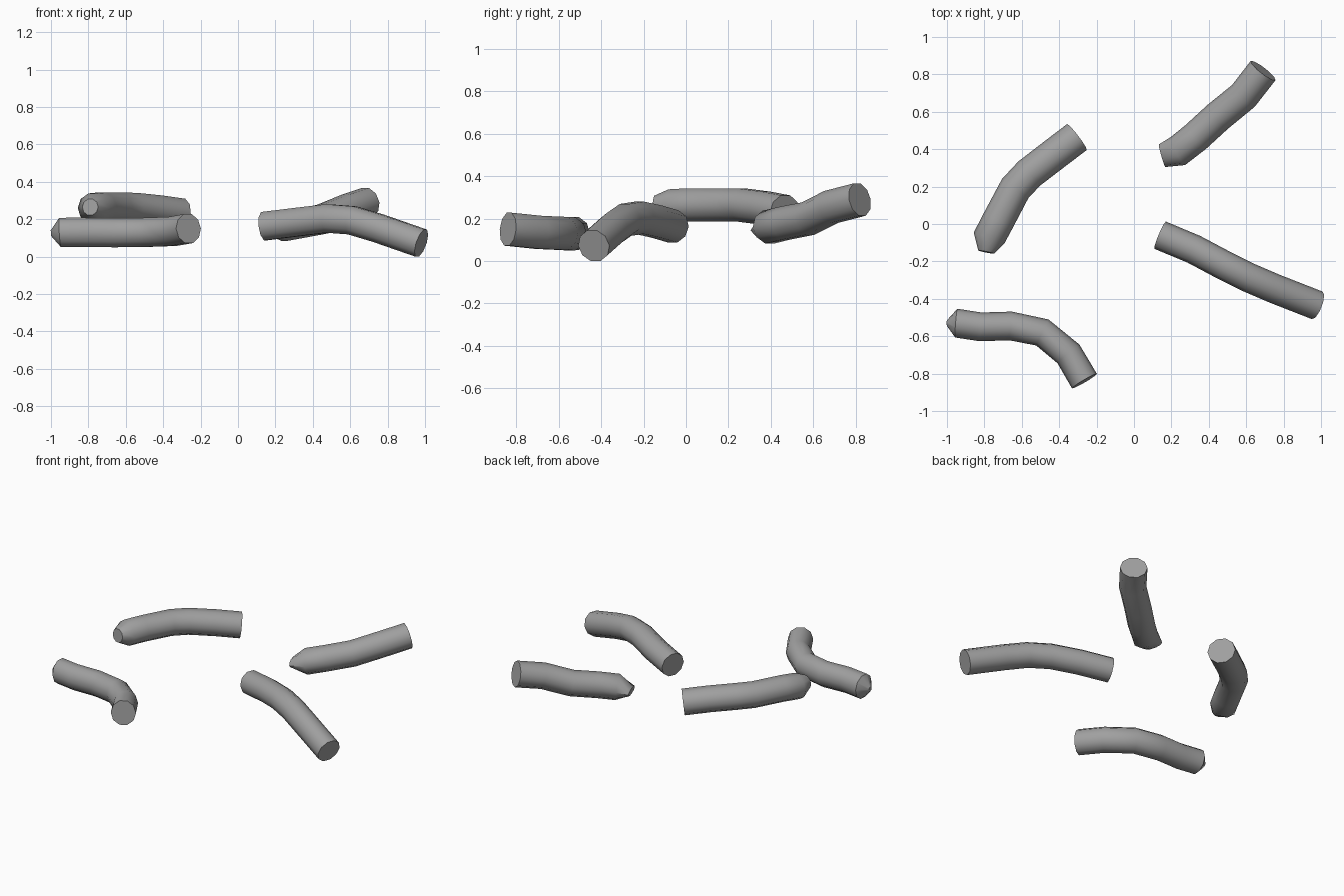
import bpy, bmesh
from math import sin, cos, tau, radians
from mathutils import Vector

SIDES = 10
UP = Vector((0, 0, 1))

if "Cube" in bpy.data.objects:
    bpy.data.objects.remove(bpy.data.objects["Cube"])

grey = bpy.data.materials.new("plain grey")
grey.use_nodes = True
grey.diffuse_color = (0.35, 0.35, 0.35, 1)
grey.node_tree.nodes["Principled BSDF"].inputs["Base Color"].default_value = grey.diffuse_color


def bent_tube(name, path, width, height, tip=None):
    """Sweep an oval along a path; tip = (width, height) scale of the last ring."""
    pts = [Vector(p) for p in path]
    bm = bmesh.new()
    rings = []
    for i, p in enumerate(pts):
        last = i == len(pts) - 1
        before, after = pts[max(i - 1, 0)], pts[min(i + 1, len(pts) - 1)]
        along = (p - before).normalized() + (after - p).normalized()
        along.normalize()
        side = UP.cross(along).normalized()
        over = along.cross(side)
        sw, sh = tip if tip and last else (1, 1)
        rings.append([bm.verts.new(p + side * (cos(tau * k / SIDES) * width * sw)
                                   + over * (sin(tau * k / SIDES) * height * sh))
                      for k in range(SIDES)])
    for a, b in zip(rings, rings[1:]):
        for k in range(SIDES):
            n = (k + 1) % SIDES
            bm.faces.new((a[k], a[n], b[n], b[k]))
    # End caps
    bm.faces.new(rings[0][::-1])
    bm.faces.new(rings[-1])
    bmesh.ops.recalc_face_normals(bm, faces=bm.faces)
    mesh = bpy.data.meshes.new(name)
    bm.to_mesh(mesh)
    bm.free()
    mesh.materials.append(grey)
    obj = bpy.data.objects.new(name, mesh)
    bpy.context.collection.objects.link(obj)
    bpy.ops.object.select_all(action="DESELECT")
    obj.select_set(True)
    bpy.context.view_layer.objects.active = obj
    bpy.ops.object.shade_smooth_by_angle(angle=radians(40))
    return obj


# Front tube with a blunt pointed end
bent_tube("front_right_tube",
          [(-.265, -.84, .15), (-.35, -.695, .135), (-.49, -.58, .13), (-.66, -.545, .128),
           (-.82, -.55, .13), (-.95, -.53, .13), (-1, -.53, .125)],
          .077, .082, (.2, .2))

# Back tube with a rounded end
bent_tube("back_right_tube",
          [(-.305, .465, .232), (-.43, .37, .25), (-.56, .27, .263), (-.635, .19, .265),
           (-.725, .02, .265), (-.775, -.075, .26), (-.79, -.15, .265)],
          .087, .082, (.5, .55))

# Back tube that rises away from a wedge end
bent_tube("back_left_tube",
          [(.69, .82, .29), (.585, .685, .255), (.45, .575, .2), (.33, .465, .178),
           (.235, .39, .16), (.15, .365, .145)],
          .084, .082, (.75, .3))

# Front tube that slopes down to the ground
bent_tube("front_left_tube",
          [(.14, -.06, .163), (.32, -.135, .185), (.48, -.22, .204), (.61, -.285, .194),
           (.75, -.345, .152), (.98, -.435, .072)],
          .079, .08)
